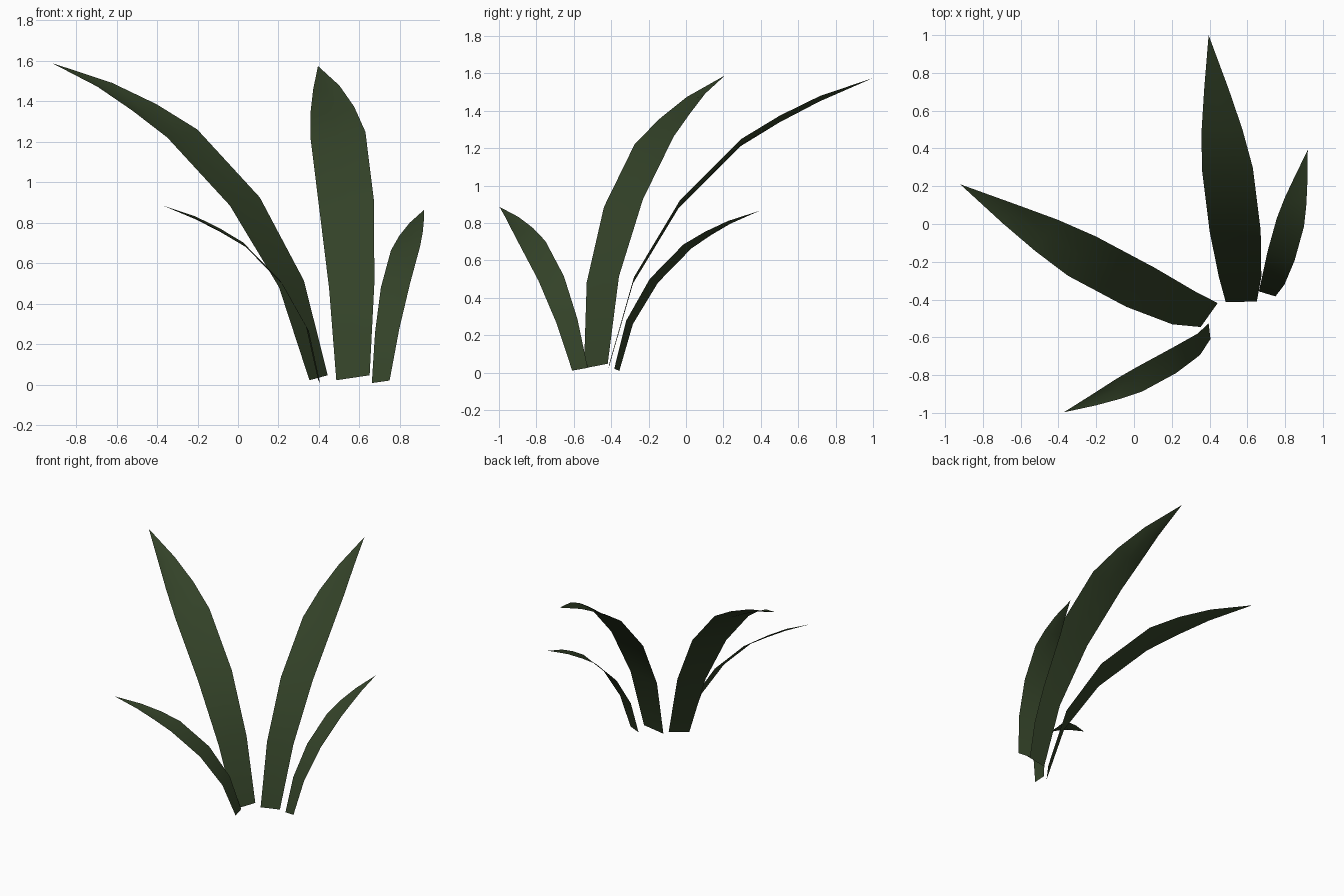
import bpy, bmesh
from mathutils import Vector

if "Cube" in bpy.data.objects:
    bpy.data.objects.remove(bpy.data.objects["Cube"])

green = bpy.data.materials.new("dark_leaf_green")
green.diffuse_color = (0.033, 0.054, 0.021, 1)
green.use_nodes = True
green.node_tree.nodes["Principled BSDF"].inputs["Base Color"].default_value = green.diffuse_color

# Shared blade profile: reach, height, half width, sideways bow, midrib drop
PROFILE = [
    (0.00, 0.00, 0.61, 0.0, 0.0),
    (0.093, 0.298, 0.83, 0.75, 0.0),
    (0.265, 0.56, 1.00, 1.0, 0.03),
    (0.50, 0.776, 1.00, 0.95, 0.08),
    (0.645, 0.859, 0.80, 0.7, 0.15),
    (0.797, 0.931, 0.48, 0.45, 0.14),
]


def leaf(name, base, tip, side, bow):
    """Arching blade from base to tip; side is the half-width vector."""
    base, tip, side = Vector(base), Vector(tip), Vector(side)
    span, bow = tip - base, Vector((*bow, 0))
    bm = bmesh.new()
    rows = []
    for reach, height, width, bend, drop in PROFILE:
        c = base + Vector((span.x * reach, span.y * reach, span.z * height)) + bow * bend
        rib = c - Vector((0, 0, drop * side.length))
        rows.append([bm.verts.new(p) for p in (c - side * width, rib, c + side * width)])
    for a, b in zip(rows, rows[1:]):
        for i in range(2):
            bm.faces.new((a[i], a[i + 1], b[i + 1], b[i]))
    # pointed end
    end = bm.verts.new(tip)
    for i in range(2):
        bm.faces.new((rows[-1][i], rows[-1][i + 1], end))
    # upper surface faces up
    bm.normal_update()
    if sum(f.normal.z for f in bm.faces) < 0:
        bmesh.ops.reverse_faces(bm, faces=bm.faces[:])
    for f in bm.faces:
        f.smooth = True
    mesh = bpy.data.meshes.new(name)
    bm.to_mesh(mesh)
    bm.free()
    mesh.materials.append(green)
    bpy.context.collection.objects.link(bpy.data.objects.new(name, mesh))


# Two tall leaves, two short ones
leaf("tall_back_leaf", (0.568, -0.412, 0.035), (0.395, 1.0, 1.575), (0.135, 0.003, 0.02), (0.0135, 0))
leaf("tall_left_leaf", (0.398, -0.482, 0.035), (-0.92, 0.21, 1.59), (0.074, 0.104, 0.02), (-0.015, -0.036))
leaf("short_front_leaf", (0.40, -0.567, 0.018), (-0.372, -0.997, 0.886), (-0.008, 0.068, 0.012), (0.02, -0.04))
leaf("short_right_leaf", (0.705, -0.37, 0.015), (0.92, 0.393, 0.865), (0.072, -0.022, 0.01), (0.016, -0.004))
